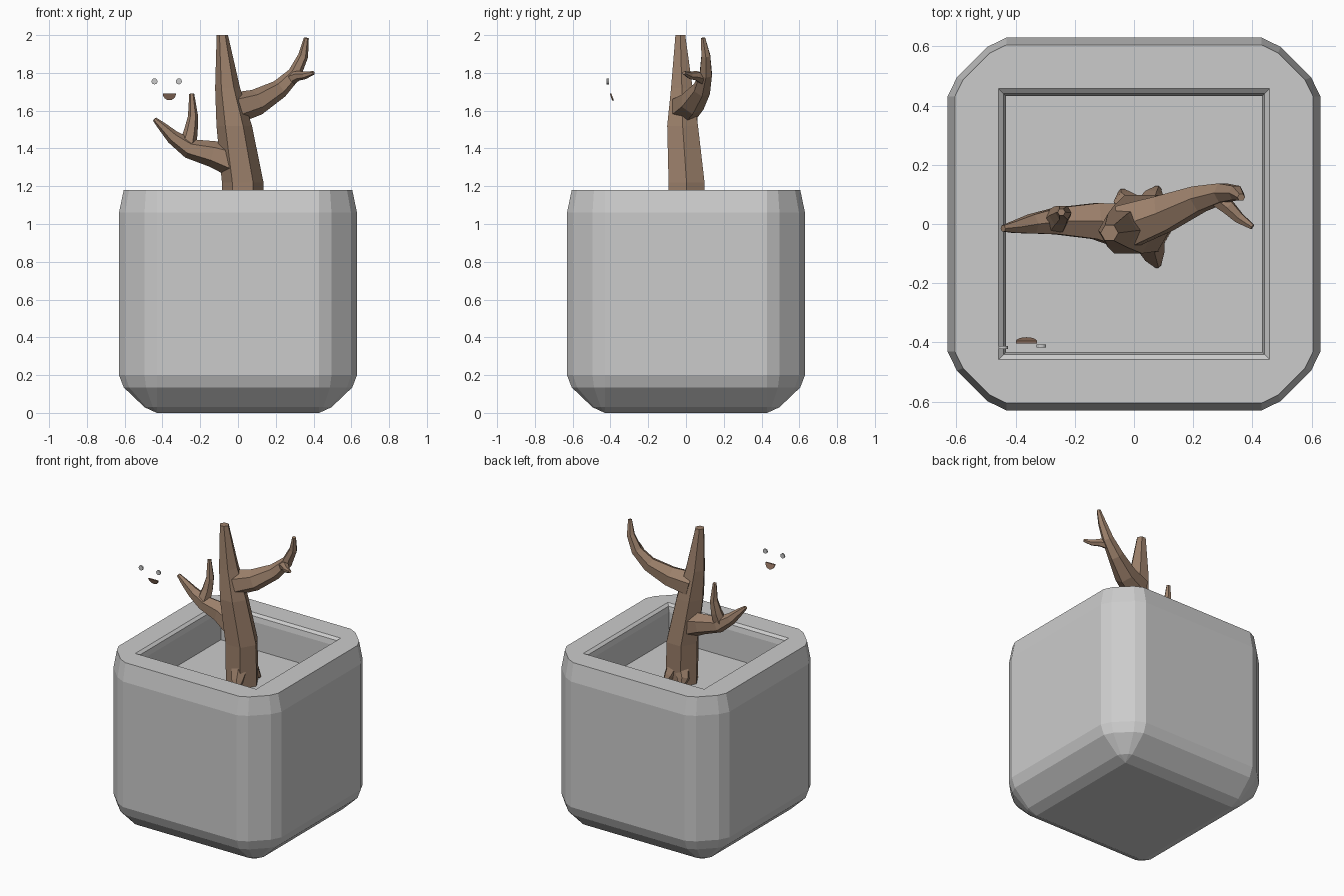
import bpy, bmesh, math
from mathutils import Vector

if "Cube" in bpy.data.objects:
    bpy.data.objects.remove(bpy.data.objects["Cube"])


def material(name, rgb):
    m = bpy.data.materials.new(name)
    m.diffuse_color = (*rgb, 1)
    m.use_nodes = True
    m.node_tree.nodes["Principled BSDF"].inputs["Base Color"].default_value = m.diffuse_color
    return m


GREY = material("stone grey", (0.6, 0.6, 0.6))
BROWN = material("bark brown", (0.33, 0.215, 0.145))
MOUTH = material("dark brown", (0.27, 0.16, 0.11))


def finish(name, bm, mat):
    bmesh.ops.recalc_face_normals(bm, faces=bm.faces)
    me = bpy.data.meshes.new(name)
    bm.to_mesh(me)
    bm.free()
    me.materials.append(mat)
    ob = bpy.data.objects.new(name, me)
    bpy.context.collection.objects.link(ob)
    return ob


def bridge(bm, a, b):
    n = len(a)
    for i in range(n):
        bm.faces.new((a[i], a[(i + 1) % n], b[(i + 1) % n], b[i]))


# Pot: rounded-square rings whose corners shrink with the bevel
def pot_ring(bm, grow, z, core=0.43):
    corner = [(0.2, 0), (0.168, 0.065), (0.065, 0.168), (0, 0.2)]
    ring = []
    for q in range(4):
        c, s = round(math.cos(q * math.pi / 2)), round(math.sin(q * math.pi / 2))
        for dx, dy in corner:
            x, y = core + dx * grow, core + dy * grow
            ring.append(bm.verts.new((c * x - s * y, s * x + c * y, z)))
    return ring


bm = bmesh.new()
levels = [(0, 0, 0.43), (0.325, 0.03, 0.43), (0.875, 0.135, 0.43), (1, 0.2, 0.43),
          (1, 1.06, 0.43), (0.875, 1.18, 0.43), (0, 1.18, 0.458),
          (0, 1.165, 0.44), (0, 1.13, 0.433), (0, 0.94, 0.433)]
rings = [pot_ring(bm, *lv) for lv in levels]
for a, b in zip(rings, rings[1:]):
    bridge(bm, a, b)
bm.faces.new(rings[0])
bm.faces.new(rings[-1])
bmesh.ops.remove_doubles(bm, verts=bm.verts, dist=0.0005)
finish("pot", bm, GREY)


# Tree limbs: six-sided tapered tubes along (x, y, z, radius) points
def limb(name, pts, level=False, sides=6):
    bm = bmesh.new()
    ps = [Vector(p[:3]) for p in pts]
    rings = []
    for i, p in enumerate(ps):
        t = (ps[min(i + 1, len(ps) - 1)] - ps[max(i - 1, 0)]).normalized()
        if level:
            t = Vector((0, 0, 1))
        ref = Vector((0, 1, 0)) if abs(t.y) < 0.8 else Vector((1, 0, 0))
        u = (ref - t * ref.dot(t)).normalized()
        v = t.cross(u)
        ring = []
        for k in range(sides):
            a = 2 * math.pi * (k + 0.5) / sides
            ring.append(bm.verts.new(p + (u * math.cos(a) + v * math.sin(a)) * pts[i][3]))
        rings.append(ring)
    for a, b in zip(rings, rings[1:]):
        bridge(bm, a, b)
    bm.faces.new(rings[0])
    bm.faces.new(rings[-1])
    return finish(name, bm, BROWN)


limb("trunk", [(0.03, 0, 0.93, 0.11), (0.025, 0.003, 1.22, 0.11),
               (-0.02, -0.018, 1.52, 0.094), (-0.055, -0.022, 1.72, 0.066),
               (-0.083, -0.03, 2.0, 0.03)], level=True)

limb("right_branch", [(-0.03, -0.01, 1.61, 0.085), (0.1, 0.035, 1.645, 0.07),
                      (0.22, 0.085, 1.715, 0.05), (0.3, 0.105, 1.795, 0.037),
                      (0.345, 0.105, 1.89, 0.027), (0.362, 0.09, 1.985, 0.013)])
limb("right_twig", [(0.27, 0.1, 1.765, 0.035), (0.32, 0.055, 1.785, 0.026),
                    (0.355, 0.02, 1.787, 0.02), (0.4, -0.01, 1.8, 0.01)])

limb("left_branch", [(-0.01, -0.01, 1.33, 0.09), (-0.13, 0.01, 1.37, 0.07),
                     (-0.26, 0.01, 1.4, 0.052), (-0.345, 0.0, 1.46, 0.037),
                     (-0.4, -0.01, 1.515, 0.024), (-0.442, -0.015, 1.555, 0.012)])
limb("left_twig", [(-0.265, 0.01, 1.42, 0.045), (-0.25, 0.028, 1.49, 0.037),
                   (-0.238, 0.038, 1.57, 0.027), (-0.245, 0.04, 1.69, 0.013)])

# Short roots flaring out at the soil
for x, y in [(0.08, -0.14), (-0.04, 0.11), (0.08, 0.12)]:
    limb("root", [(0.03 + (x - 0.03) * 0.3, y * 0.3, 1.06, 0.06),
                  (x * 0.8, y * 0.7, 0.99, 0.04), (x, y, 0.945, 0.012)])


# Floating face: thin discs and a half disc
def plate(name, centre, r, start, end, n, mat, tilt=0.0, depth=0.009):
    bm = bmesh.new()
    rings = []
    for dy in (-depth / 2, depth / 2):
        ring = []
        for k in range(n):
            a = start + (end - start) * k / (n if end - start > 6 else n - 1)
            dz = r * math.sin(a)
            ring.append(bm.verts.new(Vector(centre) + Vector(
                (r * math.cos(a), dy - dz * tilt, dz))))
        rings.append(ring)
    bridge(bm, *rings)
    bm.faces.new(rings[0])
    bm.faces.new(rings[1])
    finish(name, bm, mat)


plate("left_eye", (-0.442, -0.417, 1.755), 0.016, 0, 2 * math.pi, 12, GREY)
plate("right_eye", (-0.313, -0.412, 1.755), 0.016, 0, 2 * math.pi, 12, GREY)
plate("mouth", (-0.363, -0.399, 1.69), 0.035, math.pi, 2 * math.pi, 9, MOUTH, tilt=0.35)
